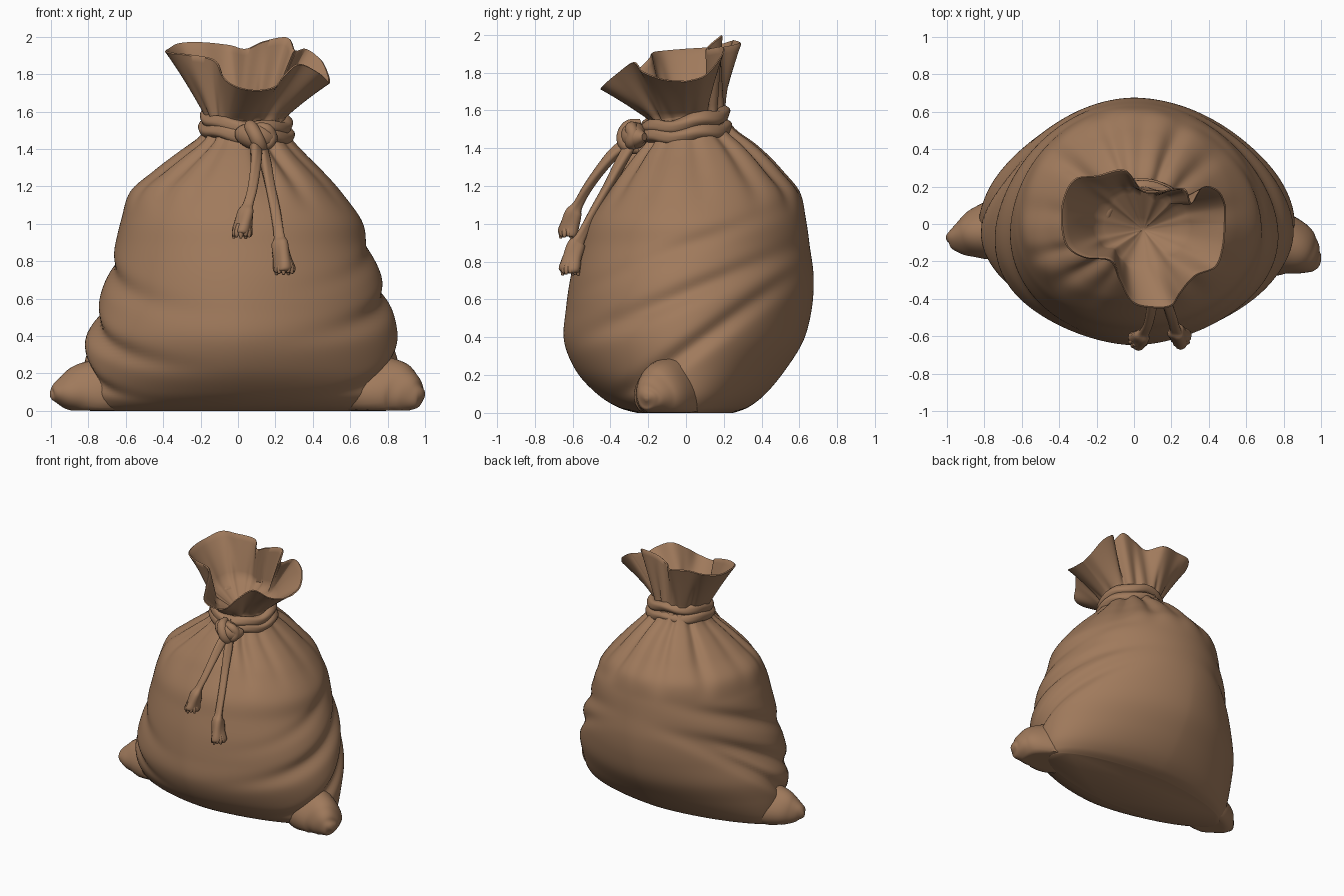
import bpy, bmesh, math
from mathutils import Vector

if "Cube" in bpy.data.objects:
    bpy.data.objects.remove(bpy.data.objects["Cube"])

cloth = bpy.data.materials.new("brown sackcloth")
cloth.diffuse_color = (0.352, 0.195, 0.107, 1)
cloth.use_nodes = True
cloth.node_tree.nodes["Principled BSDF"].inputs["Base Color"].default_value = cloth.diffuse_color
N = 180


def catmull(p, i, f):
    """Smooth interpolation in segment i of a tuple list."""
    n = len(p) - 1
    a, b, c, d = p[max(i - 1, 0)], p[i], p[min(i + 1, n)], p[min(i + 2, n)]
    return [0.5 * (2 * q + (r - o) * f + (2 * o - 5 * q + 4 * r - s) * f * f
                   + (3 * q - o - 3 * r + s) * f ** 3) for o, q, r, s in zip(a, b, c, d)]


def sample(p, steps):
    out = [catmull(p, i, k / steps) for i in range(len(p) - 1) for k in range(steps)]
    return out + [list(p[-1])]


def smooth(lo, hi, v):
    t = min(max((v - lo) / (hi - lo), 0), 1)
    return t * t * (3 - 2 * t)


def loft(name, rings):
    """Skin a stack of closed rings and cap both ends."""
    n = len(rings[0])
    verts = [v for r in rings for v in r]
    faces = [(i * n + j, i * n + (j + 1) % n, (i + 1) * n + (j + 1) % n, (i + 1) * n + j)
             for i in range(len(rings) - 1) for j in range(n)]
    faces += [tuple(range(n))[::-1], tuple(range(len(verts) - n, len(verts)))]
    me = bpy.data.meshes.new(name)
    me.from_pydata(verts, [], faces)
    bm = bmesh.new()
    bm.from_mesh(me)
    bmesh.ops.recalc_face_normals(bm, faces=bm.faces[:])
    bm.to_mesh(me)
    bm.free()
    me.materials.append(cloth)
    me.polygons.foreach_set("use_smooth", [True] * len(me.polygons))
    me.set_sharp_from_angle(angle=math.radians(50))
    ob = bpy.data.objects.new(name, me)
    bpy.context.collection.objects.link(ob)
    return ob


def tube(name, pts, ref=(0, 0, 1), sides=18, steps=6, ripple=0.0, lobes=3, twist=0.5):
    """Round tube through (x, y, z, radius) points, with optional strand ripple."""
    s = sample(pts, steps)
    rings = []
    for i, q in enumerate(s):
        t = Vector(s[min(i + 1, len(s) - 1)][:3]) - Vector(s[max(i - 1, 0)][:3])
        u = t.cross(Vector(ref)).normalized()
        w = u.cross(t).normalized()
        ring = []
        for j in range(sides):
            a = 2 * math.pi * j / sides
            r = q[3] * (1 + ripple * math.cos(lobes * a + i * twist))
            v = Vector(q[:3]) + u * r * math.cos(a) + w * r * math.sin(a)
            v.z = max(v.z, 0.002)
            ring.append(v)
        rings.append(ring)
    return loft(name, rings)


# Sack body profile: height, left, right, front and back extents
profile = [(0, .79, .79, .26, .25), (.03, .81, .82, .36, .33), (.1, .825, .85, .47, .42),
           (.22, .83, .86, .58, .52), (.38, .82, .86, .645, .62), (.55, .76, .825, .635, .665),
           (.72, .705, .77, .61, .675), (.88, .66, .70, .57, .655), (1.02, .625, .66, .53, .635),
           (1.17, .575, .55, .44, .60), (1.28, .45, .45, .37, .50), (1.38, .32, .35, .30, .38),
           (1.46, .21, .28, .23, .27), (1.53, .17, .25, .19, .215), (1.57, .17, .25, .19, .205)]
# Side folds: side, height, width, depth, climb toward the back
folds = [(-1, .76, .06, .05, .4), (-1, .485, .06, .07, .5), (-1, .26, .055, .05, .8),
         (1, .61, .06, .05, .4), (1, .29, .06, .05, .7), (1, .86, .05, .02, .4)]
pleats = [8, 38, 62, 84, 106, 140, 172, 203, 226, 247, 288, 308, 334]
# Ruffled mouth: angle, x, y, z
rim = [(0, .49, 0, 1.75), (14, .49, .1, 1.78), (24, .45, .18, 1.87), (33, .37, .20, 1.93),
       (40, .31, .11, 1.92), (50, .27, .19, 1.99), (68, .14, .18, 1.97), (88, .04, .19, 1.93),
       (106, -.05, .29, 1.95), (126, -.2, .26, 1.965), (144, -.32, .24, 1.96),
       (160, -.38, .13, 1.93), (178, -.39, 0, 1.92), (196, -.36, -.12, 1.91),
       (212, -.27, -.18, 1.90), (230, -.13, -.2, 1.87), (244, -.08, -.3, 1.78),
       (258, -.01, -.42, 1.73), (272, .1, -.45, 1.71), (288, .20, -.44, 1.73),
       (300, .25, -.37, 1.79), (314, .33, -.28, 1.85), (330, .44, -.23, 1.80),
       (345, .48, -.12, 1.76), (360, .49, 0, 1.75)]


def body_point(row, deg):
    z, xl, xr, yf, yb = row
    a = math.radians(deg)
    c, s = math.cos(a), math.sin(a)
    p = 1 + 0.2 * (1 - smooth(0.25, 1.0, z))         # pointed lens shape low down
    x = math.copysign(abs(c) ** p, c) * (xr if c > 0 else xl)
    y = s * (yb if s > 0 else yf)
    k = 1
    for side, z0, w, d, climb in folds:
        ze = z - climb * (y + .05)
        k -= d * max(side * c, 0) ** 2.5 * math.exp(-((ze - z0) / w) ** 2) * smooth(0, .15, z)
    m = smooth(1.02, 1.45, z)
    for n, q in enumerate(pleats):
        d = (deg - q + 180) % 360 - 180
        k -= m * (.05 + .04 * (n % 3)) * math.exp(-(d / 6) ** 2)
    k += m * .02
    return Vector((x * k, y * k, z + 0.12 * y * smooth(1.2, 1.5, z)))


def rim_point(deg):
    i = max(k for k in range(len(rim) - 1) if rim[k][0] <= deg)
    f = (deg - rim[i][0]) / (rim[i + 1][0] - rim[i][0])
    return Vector(catmull([r[1:] for r in rim], i, f))


degs = [360 * j / N for j in range(N)]
rings = [[body_point(r, d) for d in degs] for r in sample(profile, 8)]
neck, lip = rings[-1], [rim_point(d) for d in degs]
axis = Vector((.05, -.02, 0))


def collar(u, inset):
    out = []
    for p, r in zip(neck, lip):
        v = p.lerp(r, u)
        v.z = p.z + (r.z - p.z) * (u + .12 * u * (1 - u))
        h = Vector((v.x, v.y, 0)) - axis
        out.append(v - h.normalized() * min(inset, h.length * .5))
    return out


# Outer ruffle, rolled lip, then the inside funnel closing to a pinched throat
rings += [collar(k / 10, 0) for k in range(1, 11)]
rings += [[v + Vector((0, 0, .006)) for v in collar(1, .008)]]
rings += [collar(k / 10, .016) for k in range(10, 1, -1)]
throat = Vector((.05, -.03, 1.50))
inner = rings[-1]
rings += [[throat + (v - throat) * q for v in inner] for q in (.85, .6, .3, .06)]
loft("sack", rings)

# Bottom corner ears
tube("left_corner", [(-.50, -.01, .10, .11), (-.70, -.03, .11, .16), (-.83, -.05, .11, .138),
                     (-.91, -.07, .10, .10), (-.96, -.08, .095, .065), (-.99, -.085, .09, .035),
                     (-1, -.09, .09, .006)], sides=32, ripple=.06, twist=.12)
tube("right_corner", [(.52, -.02, .10, .14), (.70, -.08, .11, .18), (.84, -.13, .11, .155),
                      (.91, -.17, .095, .115), (.955, -.195, .08, .075), (.98, -.205, .075, .045),
                      (.993, -.21, .07, .008)], sides=32, ripple=.06, twist=.12)

# Two coils of cord round the neck, starting and ending behind the knot
for name, dz, grow, tilt in (("upper_cord_coil", .04, 0, .18), ("lower_cord_coil", -.02, .01, .10)):
    pts = []
    for k in range(25):
        a = math.radians(-78 + 15 * k)
        x, y = (.21 + grow) * math.cos(a), (.20 + grow) * math.sin(a)
        pts.append((.045 + x, y, 1.51 + dz + tilt * y - .09 * x + .008 * math.sin(5 * a),
                    .038 + .004 * math.sin(3 * a)))
    tube(name, pts, steps=4, ripple=.06, lobes=4, twist=.25)

# Knot: a core wrapped by two short loops
tube("knot_core", [(.0, -.22, 1.49, .02), (.03, -.25, 1.48, .055), (.1, -.275, 1.465, .072),
                   (.16, -.26, 1.46, .058), (.2, -.22, 1.46, .02)])
tube("knot_wrap", [(.06, -.24, 1.535, .02), (.07, -.30, 1.515, .036), (.10, -.33, 1.46, .038),
                   (.12, -.31, 1.41, .036), (.12, -.25, 1.39, .02)], ref=(1, 0, 0))
tube("knot_side_loop", [(.1, -.28, 1.51, .03), (.15, -.29, 1.505, .033), (.175, -.28, 1.47, .033),
                        (.16, -.29, 1.43, .032), (.1, -.28, 1.41, .03)], ref=(0, 1, 0))

# Hanging cord ends
ends = {
    "left": [(.09, -.28, 1.44, .03), (.095, -.37, 1.38, .031), (.09, -.45, 1.29, .027),
             (.075, -.53, 1.18, .025), (.055, -.575, 1.10, .027), (.045, -.595, 1.06, .042),
             (.032, -.61, 1.0, .048), (.022, -.62, .95, .052), (.02, -.622, .938, .03)],
    "right": [(.12, -.28, 1.43, .03), (.145, -.34, 1.33, .030), (.17, -.41, 1.2, .026),
              (.20, -.49, 1.06, .026), (.222, -.56, .93, .028), (.228, -.58, .89, .044),
              (.24, -.60, .82, .048), (.25, -.61, .755, .056), (.251, -.612, .74, .035)]}
for side, pts in ends.items():
    tube(side + "_hanging_cord", pts, ref=(1, 0, 0), ripple=.14, twist=.15)
    # Frayed tassel strands peeking from the end
    x, y, z, r = pts[-2]
    for k in range(11):
        a = 2 * math.pi * k / 11
        dx, dy = math.cos(a), math.sin(a)
        tube(side + "_tassel_strand", [(x + dx * .026, y + dy * .026, z + .05, .012),
                                       (x + dx * .040, y + dy * .038, z + .005, .016),
                                       (x + dx * .048, y + dy * .044, z - .016 - .006 * (k % 3), .006)],
             ref=(1, 0, 0), sides=8, steps=3)
